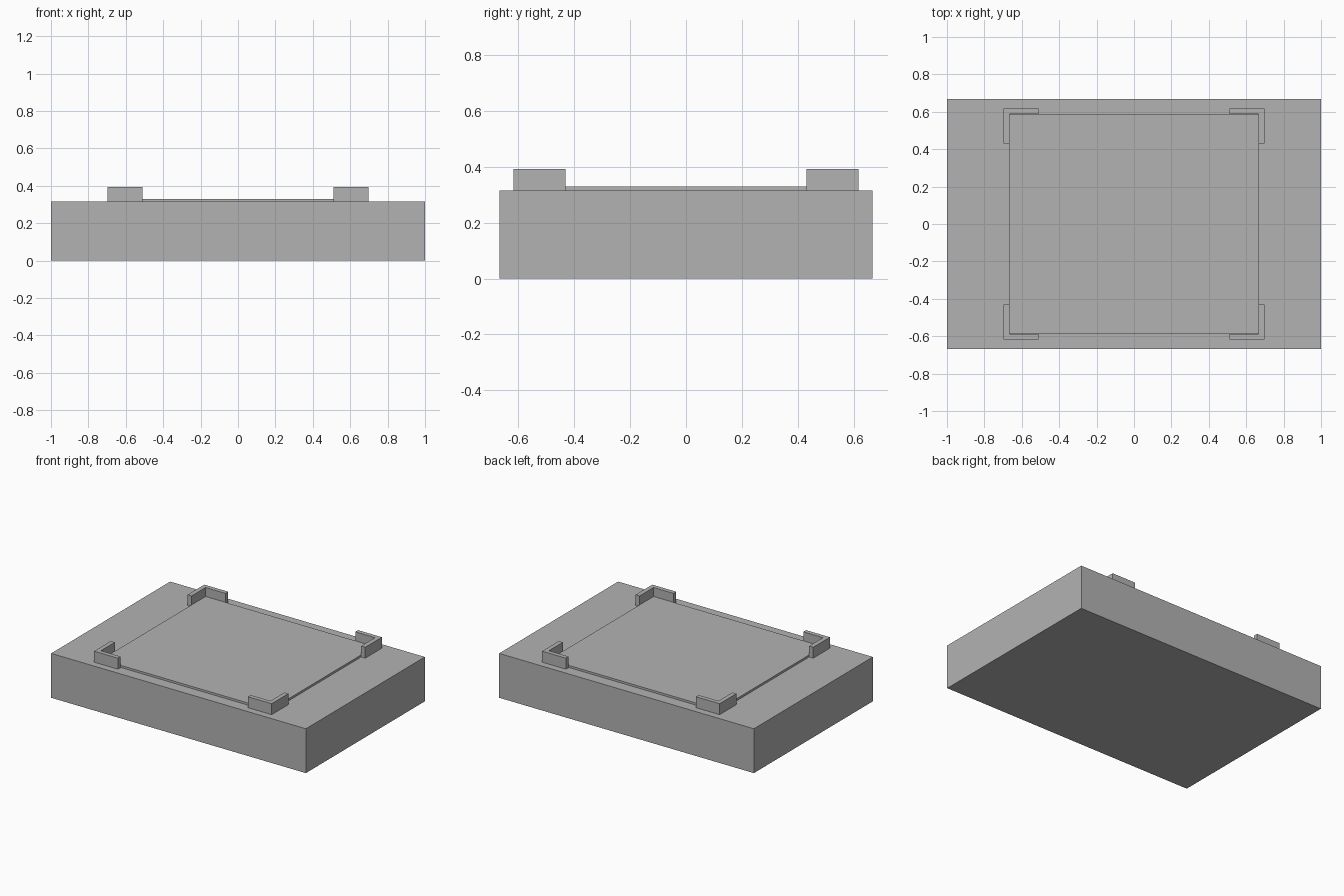
import bpy
import bmesh

cube = bpy.data.objects.get("Cube")
if cube:
    bpy.data.objects.remove(cube, do_unlink=True)

grey = bpy.data.materials.new("plain grey")
grey.use_nodes = True
colour = (0.45, 0.45, 0.45, 1)
grey.diffuse_color = colour
grey.node_tree.nodes["Principled BSDF"].inputs["Base Color"].default_value = colour


def prism(name, outline, bottom, top):
    """Extrude a counter-clockwise outline from bottom to top."""
    bm = bmesh.new()
    face = bm.faces.new([bm.verts.new((x, y, bottom)) for x, y in outline])
    extruded = bmesh.ops.extrude_face_region(bm, geom=[face], use_keep_orig=True)
    for v in extruded["geom"]:
        if isinstance(v, bmesh.types.BMVert):
            v.co.z = top
    bmesh.ops.recalc_face_normals(bm, faces=bm.faces)
    mesh = bpy.data.meshes.new(name)
    bm.to_mesh(mesh)
    bm.free()
    mesh.materials.append(grey)
    obj = bpy.data.objects.new(name, mesh)
    bpy.context.collection.objects.link(obj)
    return obj


def rectangle(x, y):
    return [(-x, -y), (x, -y), (x, y), (-x, y)]


BASE_TOP = 0.315

# Base slab and the thin raised plate on it
prism("base", rectangle(1, 0.667), 0, BASE_TOP)
prism("raised_plate", rectangle(0.665, 0.586), BASE_TOP, 0.33)

# L-shaped brackets around the plate corners
ox, oy, length, wall = 0.697, 0.618, 0.187, 0.031
bracket = [(ox, oy), (ox - length, oy), (ox - length, oy - wall),
           (ox - wall, oy - wall), (ox - wall, oy - length), (ox, oy - length)]
for side, sx in (("left", 1), ("right", -1)):
    for end, sy in (("front", -1), ("back", 1)):
        prism(f"{end}_{side}_corner_bracket",
              [(x * sx, y * sy) for x, y in bracket], BASE_TOP, 0.393)
